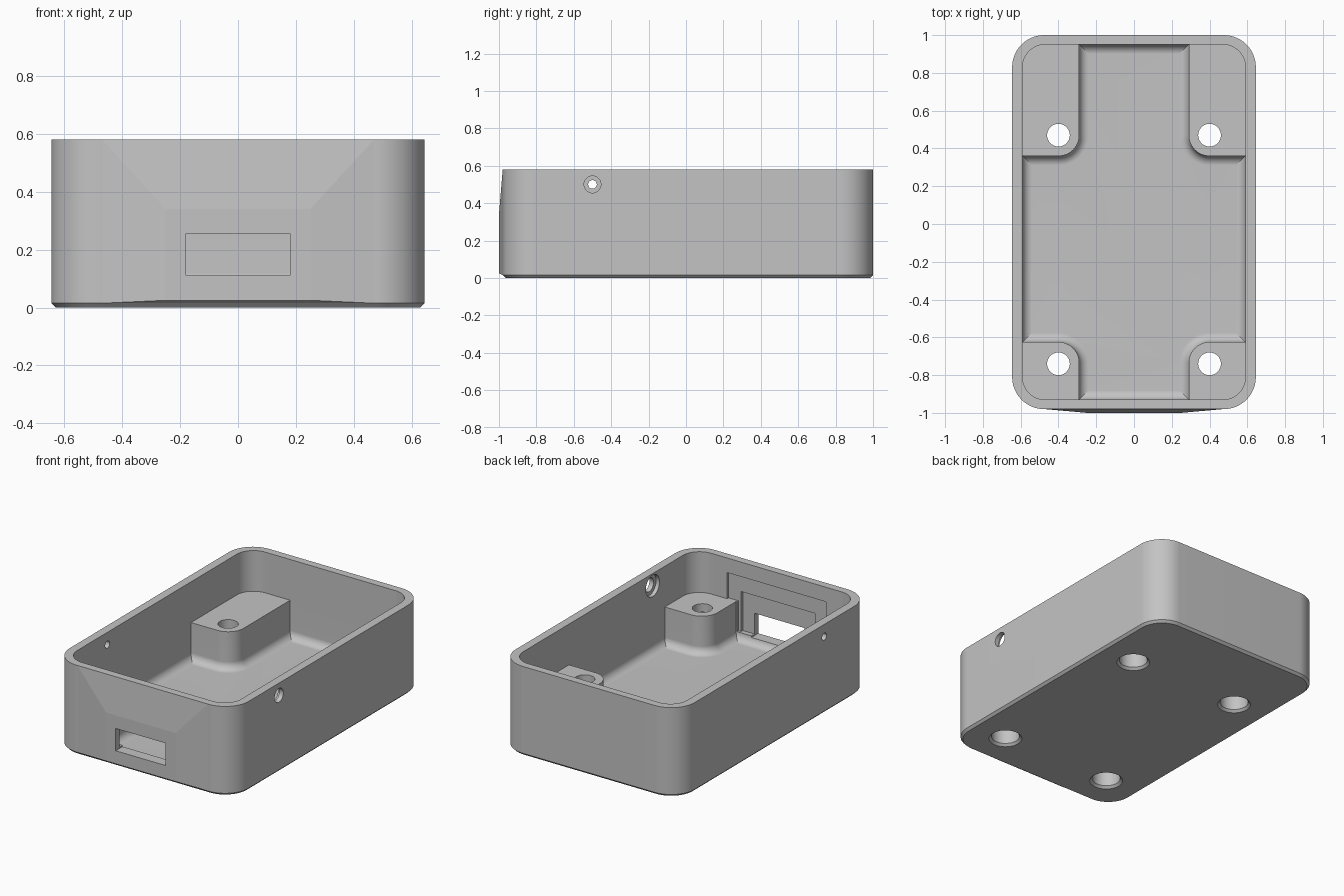
import bpy, bmesh, math
from mathutils import Vector

if "Cube" in bpy.data.objects:
    bpy.data.objects.remove(bpy.data.objects["Cube"], do_unlink=True)

STEPS = 24                      # segments per quarter turn
HEIGHT, FLOOR, FILLET, POST_TOP = 0.58, 0.07, 0.05, 0.315


def loft(name, rings):
    """Closed solid through matching rings of points."""
    bm = bmesh.new()
    loops = [[bm.verts.new(p) for p in ring] for ring in rings]
    n = len(loops[0])
    for a, b in zip(loops, loops[1:]):
        for i in range(n):
            j = (i + 1) % n
            bm.faces.new((a[i], a[j], b[j], b[i]))
    bm.faces.new(loops[0][::-1])
    bm.faces.new(loops[-1])
    bmesh.ops.recalc_face_normals(bm, faces=bm.faces)
    mesh = bpy.data.meshes.new(name)
    bm.to_mesh(mesh)
    bm.free()
    obj = bpy.data.objects.new(name, mesh)
    bpy.context.collection.objects.link(obj)
    return obj


def arc(cx, cy, r, start, end, z):
    pts = []
    for i in range(STEPS + 1):
        a = math.radians(start + (end - start) * i / STEPS)
        pts.append(Vector((cx + r * math.cos(a), cy + r * math.sin(a), z)))
    return pts


def rounded_rect(hx, y0, y1, r, z):
    x = hx - r
    return (arc(x, y1 - r, r, 0, 90, z) + arc(-x, y1 - r, r, 90, 180, z)
            + arc(-x, y0 + r, r, 180, 270, z) + arc(x, y0 + r, r, 270, 360, z))


def cross_outline(d, z):
    """Floor outline between the four corner posts, inset by d."""
    r, px, wall_x = 0.11, 0.29, 0.59
    ring = []
    for sx, sy, py, wall_y in ((1, 1, 0.36, 0.95), (-1, 1, 0.36, 0.95),
                               (-1, -1, 0.625, 0.93), (1, -1, 0.625, 0.93)):
        pts = [Vector((wall_x - d, py - d, z))]
        pts += arc(px + r, py + r, r + d, 270, 180, z)
        pts.append(Vector((px - d, wall_y - d, z)))
        pts = [Vector((p.x * sx, p.y * sy, z)) for p in pts]
        ring += pts if sx * sy > 0 else pts[::-1]
    return ring


def turned(name, profile, centre, axis):
    """Round cutter from (radius, position) pairs along the z or x axis."""
    rings = []
    for r, t in profile:
        ring = []
        for i in range(STEPS * 4):
            a = 2 * math.pi * i / (STEPS * 4)
            u, v = r * math.cos(a), r * math.sin(a)
            offset = Vector((u, v, t)) if axis == "z" else Vector((t, u, v))
            ring.append(Vector(centre) + offset)
        rings.append(ring)
    return loft(name, rings)


def panel_ring(hx, y, z0, z1):
    return [Vector((-hx, y, z0)), Vector((hx, y, z0)),
            Vector((hx, y, z1)), Vector((-hx, y, z1))]


def combine(target, tool, operation="DIFFERENCE"):
    mod = target.modifiers.new("combine", "BOOLEAN")
    mod.operation, mod.solver, mod.object = operation, "EXACT", tool
    bpy.context.view_layer.objects.active = target
    bpy.ops.object.modifier_apply(modifier=mod.name)
    bpy.data.objects.remove(tool, do_unlink=True)


# Outer body with a small chamfer round the base
case = loft("enclosure_base", [
    rounded_rect(0.63, -0.965, 0.985, 0.155, 0),
    rounded_rect(0.645, -0.98, 1.0, 0.17, 0.015),
    rounded_rect(0.645, -0.98, 1.0, 0.17, HEIGHT)])

# Slightly raised front face around the port
combine(case, loft("front_swell", [
    panel_ring(0.47, -0.95, 0.015, HEIGHT),
    panel_ring(0.47, -0.98, 0.015, HEIGHT),
    panel_ring(0.25, -1.0, 0.025, 0.34)]), "UNION")

# Upper cavity down to the post tops
combine(case, loft("upper_cavity", [
    rounded_rect(0.59, -0.93, 0.95, 0.12, z) for z in (POST_TOP, HEIGHT + 0.1)]))

# Lower cavity between the posts, with a filleted floor
rings = []
for i in range(STEPS + 1):
    a = math.pi / 2 * i / STEPS
    rings.append(cross_outline(FILLET * (1 - math.sin(a)),
                               FLOOR + FILLET * (1 - math.cos(a))))
rings.append(cross_outline(0, POST_TOP + 0.005))
combine(case, loft("lower_cavity", rings))

# Stepped recesses inside the front wall, then the port slot
for name, hx, depth, z0, z1 in (("outer_recess", 0.355, -0.945, POST_TOP, 0.485),
                                ("middle_recess", 0.285, -0.945, 0.12, 0.35),
                                ("inner_recess", 0.265, -0.962, 0.12, 0.38),
                                ("port_slot", 0.18, -1.1, 0.11, 0.255)):
    combine(case, loft(name, [panel_ring(hx, -0.9, z0, z1),
                              panel_ring(hx, depth, z0, z1)]))

# Counterbored screw holes through the posts
for x in (-0.4, 0.4):
    for y in (-0.74, 0.47):
        combine(case, turned("screw_hole", [
            (0.11, -0.01), (0.085, 0.015), (0.085, 0.26),
            (0.06, 0.26), (0.06, 0.4)], (x, y, 0), "z"))

# Side wall holes
combine(case, turned("left_side_hole", [
    (0.07, 0.5), (0.07, 0.615), (0.045, 0.615), (0.045, 0.7)],
    (0, -0.5, 0.5), "x"))
combine(case, turned("right_side_hole", [(0.023, -0.7), (0.023, -0.5)],
                     (0, -0.5, 0.5), "x"))

# Plain grey finish
grey = bpy.data.materials.new("plain_grey")
grey.use_nodes = True
colour = (0.55, 0.55, 0.55, 1)
grey.diffuse_color = colour
grey.node_tree.nodes["Principled BSDF"].inputs["Base Color"].default_value = colour
case.data.materials.clear()
case.data.materials.append(grey)
for poly in case.data.polygons:
    poly.material_index = 0

# Smooth curves, crisp edges
bpy.ops.object.select_all(action="DESELECT")
case.select_set(True)
bpy.context.view_layer.objects.active = case
bpy.ops.object.shade_smooth_by_angle(angle=math.radians(4.3))
